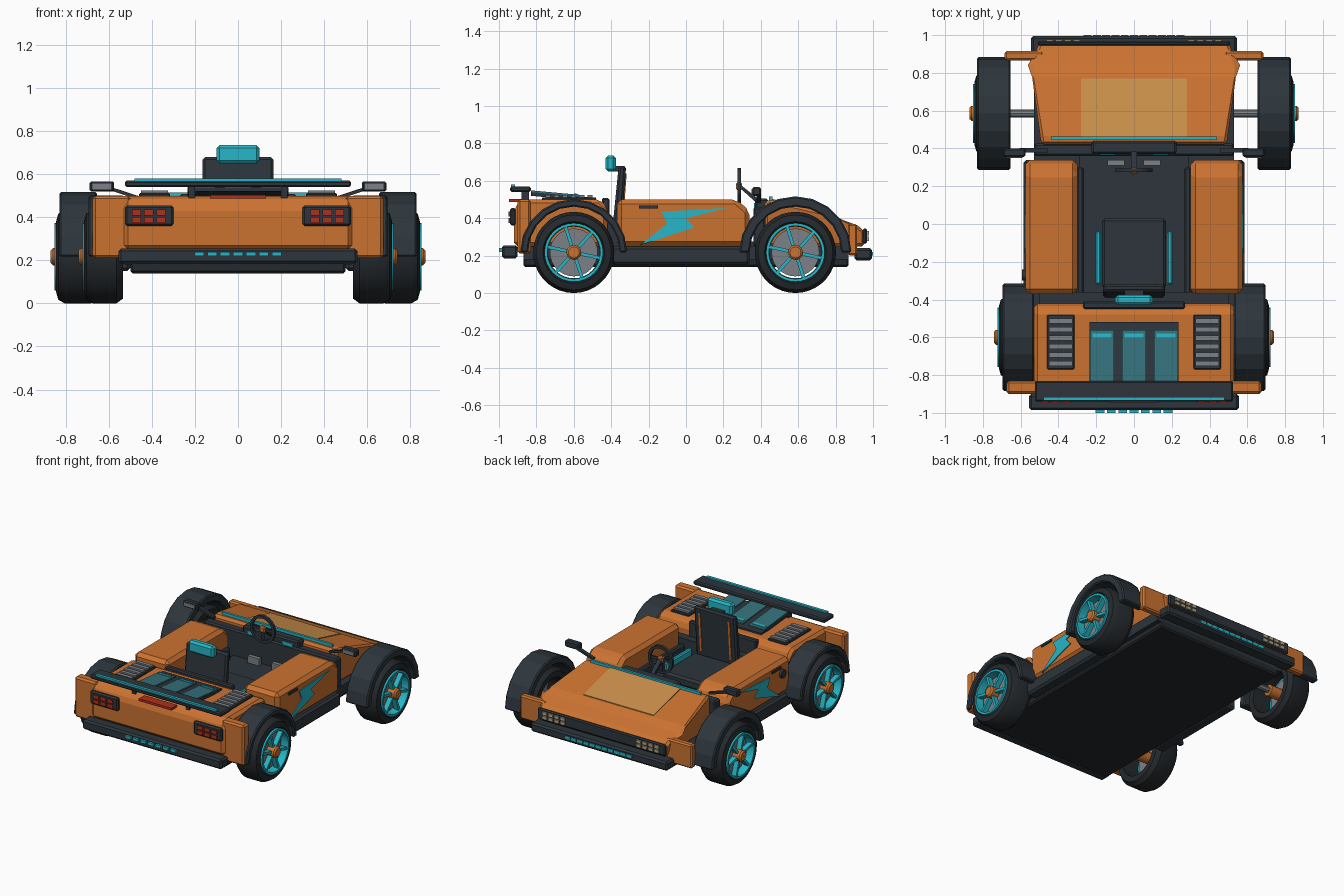
import bpy, bmesh, math
from mathutils import Matrix, Vector

if "Cube" in bpy.data.objects:
    bpy.data.objects.remove(bpy.data.objects["Cube"])


def material(name, red, green, blue):
    mat = bpy.data.materials.new(name)
    mat.use_nodes = True
    color = (red, green, blue, 1)
    mat.diffuse_color = color
    mat.node_tree.nodes["Principled BSDF"].inputs["Base Color"].default_value = color
    return mat


orange = material("body orange", .6, .17, .03)
amber = material("pale orange", .6, .28, .07)
dark = material("charcoal", .026, .036, .045)
black = material("tyre black", .018, .022, .026)
teal = material("bright turquoise", .02, .47, .57)
solar = material("solar teal", .035, .17, .2)
grey = material("metal grey", .2, .22, .24)
red = material("lamp red", .42, .03, .012)
cream = material("headlamp cream", .45, .38, .25)


def finish(name, bm, mat, bevel=0, mirror=False, smooth=False):
    bmesh.ops.recalc_face_normals(bm, faces=bm.faces)
    mesh = bpy.data.meshes.new(name)
    bm.to_mesh(mesh)
    bm.free()
    mesh.materials.append(mat)
    obj = bpy.data.objects.new(name, mesh)
    bpy.context.collection.objects.link(obj)
    if smooth:
        bpy.ops.object.select_all(action='DESELECT')
        obj.select_set(True)
        bpy.context.view_layer.objects.active = obj
        bpy.ops.object.shade_smooth_by_angle(angle=math.radians(35))
    if bevel:
        mod = obj.modifiers.new("edge bevel", 'BEVEL')
        mod.width = bevel
        mod.segments = 1
        mod.limit_method = 'ANGLE'
    if mirror:
        obj.modifiers.new("mirror", 'MIRROR')


def add_box(bm, xs, ys, zs, turn=None):
    spans = (xs, ys, zs)
    centre = Vector([(a + b) / 2 for a, b in spans])
    size = Matrix.Diagonal([b - a for a, b in spans]).to_4x4()
    bmesh.ops.create_cube(bm, size=1, matrix=(turn or Matrix()) @ Matrix.Translation(centre) @ size)


def box(name, mat, xs, ys, zs, bevel=0, mirror=False):
    # A single number for xs means a centred half width
    bm = bmesh.new()
    add_box(bm, xs if isinstance(xs, tuple) else (-xs, xs), ys, zs)
    finish(name, bm, mat, bevel, mirror)


def grid(name, mat, xs, ys, zs, counts, fill=.75, mirror=False):
    # Repeated small blocks filling a region
    bm = bmesh.new()
    spans = list(zip((xs, ys, zs), counts))
    cells = [[]]
    for (a, b), n in spans:
        step = (b - a) / n
        pad = step * (1 - fill) / 2 if n > 1 else 0
        cells = [c + [(a + i * step + pad, a + (i + 1) * step - pad)] for c in cells for i in range(n)]
    for cell in cells:
        add_box(bm, *cell)
    finish(name, bm, mat, 0, mirror)


def prism(name, mat, profile, xs, bevel=0, mirror=False, shape=None):
    # Side profile of (y, z) points extruded along x
    bm = bmesh.new()
    rings = [[bm.verts.new((x, y, z)) for y, z in profile] for x in xs]
    for ring in rings:
        bm.faces.new(ring)
    for i in range(len(profile)):
        bm.faces.new((rings[0][i - 1], rings[0][i], rings[1][i], rings[1][i - 1]))
    if shape:
        for v in bm.verts:
            v.co.x = math.copysign(shape(v.co.y), v.co.x)
    finish(name, bm, mat, bevel, mirror)


def lathe(name, mat, profile, y, z, steps=32, mirror=True):
    # Closed (x, radius) profile turned around a sideways axle
    bm = bmesh.new()
    rings = []
    for i in range(steps):
        a = math.tau * i / steps
        rings.append([bm.verts.new((x, y + r * math.sin(a), z + r * math.cos(a))) for x, r in profile])
    for i in range(steps):
        for j in range(len(profile)):
            bm.faces.new((rings[i - 1][j - 1], rings[i - 1][j], rings[i][j], rings[i][j - 1]))
    finish(name, bm, mat, 0, mirror, True)


# Chassis and bumpers
box("under_tray", black, .5, (-.87, .87), (.14, .2), .01)
box("chassis", dark, .53, (-.87, .87), (.18, .25))
box("side_skirt", dark, (.5, .585), (-.4, .34), (.15, .25), .015, True)
box("rear_bumper", dark, .555, (-.985, -.9), (.185, .255), .012)
box("nose_bumper", dark, .545, (.9, .995), (.175, .24), .012)
grid("rear_bumper_lights", teal, (-.21, .21), (-1, -.98), (.22, .24), (7, 1, 1))
grid("nose_bumper_lights", teal, (-.27, .27), (.99, 1), (.2, .22), (11, 1, 1), .85)

# Tail body
tail = [(-.92, .25), (-.92, .45), (-.88, .5), (-.46, .5), (-.42, .46), (-.42, .25)]
prism("tail_body", orange, tail, (-.53, .53), .02)
box("tail_corner", orange, (.5, .675), (-.9, -.83), (.21, .5), .012, True)
box("tail_lamp_panel", dark, (.3, .525), (-.94, -.91), (.36, .455), .01, True)
grid("tail_lamps", red, (.33, .5), (-.948, -.93), (.37, .44), (3, 1, 2), mirror=True)
box("brake_light", red, .13, (-.945, -.88), (.487, .503))
box("louvre_panel", dark, (.315, .46), (-.77, -.48), (.49, .512), .005, True)
grid("louvre_slats", grey, (.325, .45), (-.76, -.49), (.5, .524), (1, 6, 1), .6, True)


def slope(start, end, low, high):
    # Gently tilted slab rising to the tail
    def rise(y):
        return .51 - (y + .5) * .09
    return [(start, rise(start) + low), (end, rise(end) + low),
            (end, rise(end) + high), (start, rise(start) + high)]


prism("solar_base", dark, slope(-.83, -.52, -.02, 0), (-.235, .235))
for i, side in enumerate(("right", "middle", "left")):
    x = (i - 1) * .17
    prism("solar_panel_" + side, solar, slope(-.83, -.56, 0, .009), (x - .063, x + .063))
    prism("solar_contact_" + side, teal, slope(-.6, -.58, .008, .013), (x - .05, x + .05))
box("spoiler", dark, .525, (-.94, -.83), (.54, .57), .008)
box("spoiler_strip", teal, .48, (-.935, -.915), (.565, .58))
box("spoiler_post", dark, (.2, .23), (-.88, -.84), (.48, .55), 0, True)


# Nose body with a widest point over the front axle
def hood_width(y):
    return .49 + (y - .42) * .16 if y < .82 else .555 - (y - .82) * .38


hood = [(.42, .25), (.42, .49), (.45, .5), (.78, .42), (.84, .39), (.92, .36), (.955, .33), (.955, .25)]
prism("nose_body", orange, hood, (-.5, .5), .015, shape=hood_width)
decal = [(.46, .495), (.77, .419), (.77, .428), (.46, .503)]
prism("hood_panel", amber, decal, (-.28, .28))
box("cowl_strip", teal, .44, (.445, .462), (.495, .515))
box("cowl", dark, .53, (.36, .425), (.25, .46), .01)
box("nose_corner", orange, (.48, .685), (.865, .915), (.2, .37), .01, True)
box("headlamp_panel", dark, .51, (.945, .968), (.265, .345), .008)
grid("headlamps", cream, (.28, .47), (.96, .978), (.275, .335), (4, 1, 2), mirror=True)

# Side pods
pod = [(-.37, .25), (-.37, .5), (.27, .5), (.34, .44), (.34, .25)]
prism("side_pod", orange, pod, (.3, .575), .025, True)
bolt = [(.22, .455), (0, .4), (.045, .35), (-.245, .257), (-.1, .37), (-.13, .435)]
prism("lightning_stripe", teal, bolt, (.573, .581), 0, True)
box("door_handle", dark, (.56, .585), (-.25, -.15), (.452, .468), 0, True)
port = [(-.56, .001), (-.56, .03), (-.592, .03), (-.592, .001)]
lathe("charge_port", dark, port, -.27, .41, 12, False)

# Cockpit
box("cockpit_floor", dark, .29, (-.45, .4), (.24, .275))
box("cockpit_lining", dark, (.265, .305), (-.37, .3), (.25, .36), .01, True)
box("rear_bulkhead", dark, .27, (-.45, -.41), (.25, .508), .008)
box("rear_gap_filler", dark, .5, (-.43, -.36), (.24, .4))
box("dashboard", dark, .225, (.37, .44), (.41, .505), .01)
box("dashboard_display", teal, (.1, .18), (.364, .375), (.44, .48), 0, True)
box("pedal", grey, (.05, .14), (.31, .34), (.28, .33), 0, True)
box("seat_cushion", dark, .17, (-.34, .03), (.27, .34), .015)
box("seat_bolster", teal, (.175, .205), (-.32, -.04), (.28, .37), .008, True)
backrest = [(-.4, .28), (-.35, .28), (-.32, .68), (-.36, .68)]
prism("seat_back", dark, backrest, (-.165, .165), .012)
piping = [(-.35, .36), (-.338, .36), (-.317, .64), (-.33, .64)]
prism("seat_piping", orange, piping, (.11, .125), 0, True)
box("headrest_mount", dark, .05, (-.4, -.35), (.65, .68))
box("headrest", teal, .1, (-.43, -.375), (.65, .735), .014)

# Steering wheel
bm = bmesh.new()
parts = 20
for i in range(parts):
    turn = Matrix.Translation((0, .285, .57)) @ Matrix.Rotation(math.tau * i / parts, 4, 'Y')
    add_box(bm, (-.016, .016), (-.01, .01), (.078, .098), turn)
for angle in (90, 180, 270):
    turn = Matrix.Translation((0, .285, .57)) @ Matrix.Rotation(math.radians(angle), 4, 'Y')
    add_box(bm, (-.01, .01), (-.005, .005), (0, .085), turn)
finish("steering_wheel", bm, dark)
box("steering_hub", orange, .022, (.268, .3), (.548, .592), .008)
prism("steering_column", dark, [(.29, .56), (.29, .58), (.39, .5), (.39, .47)], (-.015, .015))

# Door mirrors
box("mirror_housing", dark, (.575, .69), (.355, .4), (.52, .567), .008, True)
box("mirror_glass", grey, (.59, .675), (.349, .356), (.53, .557), 0, True)
bm = bmesh.new()
tilt = Matrix.Translation((.46, .39, .49)) @ Matrix.Rotation(math.radians(-18), 4, 'Y')
add_box(bm, (0, .15), (-.012, .012), (-.008, .008), tilt)
finish("mirror_arm", bm, dark, 0, True)


# Wheels and mudguards
def wheel(prefix, y, inner, outer, guard_in, guard_out, guard_radius):
    z = .217
    tyre = [(inner, .155), (inner, .195), (inner + .03, .217), (outer - .04, .217),
            (outer - .01, .2), (outer, .165), (outer - .02, .15)]
    lathe(prefix + "_tyre", black, tyre, y, z, 36)
    rim = [(outer - .05, .138), (outer - .05, .157), (outer + .008, .157), (outer + .008, .142)]
    lathe(prefix + "_rim", teal, rim, y, z)
    disc = [(outer - .06, .001), (outer - .06, .128), (outer - .04, .128), (outer - .04, .001)]
    lathe(prefix + "_brake_disc", grey, disc, y, z)
    hub = [(inner, .001), (inner, .04), (outer + .015, .04), (outer + .025, .03), (outer + .025, .001)]
    lathe(prefix + "_hub", orange, hub, y, z, 12)
    axle = [(.45, .001), (.45, .02), (inner + .02, .02), (inner + .02, .001)]
    lathe(prefix + "_axle", grey, axle, y, z, 8)
    spokes = bmesh.new()
    for i in range(6):
        turn = Matrix.Translation((0, y, z)) @ Matrix.Rotation(math.tau * (i + .3) / 6, 4, 'X')
        add_box(spokes, (outer - .035, outer), (-.009, .009), (.03, .145), turn)
    finish(prefix + "_spokes", spokes, teal, 0, True)
    arc = [math.pi * i / 10 for i in range(11)]
    guard = [(y + guard_radius * math.cos(a), z + guard_radius * math.sin(a)) for a in arc]
    guard += [(y + .245 * math.cos(a), z + .245 * math.sin(a)) for a in reversed(arc)]
    prism(prefix + "_mudguard", dark, guard, (guard_in, guard_out), .008, True)


wheel("front_wheel", .585, .655, .845, .655, .83, .3)
wheel("rear_wheel", -.6, .535, .715, .53, .695, .285)
